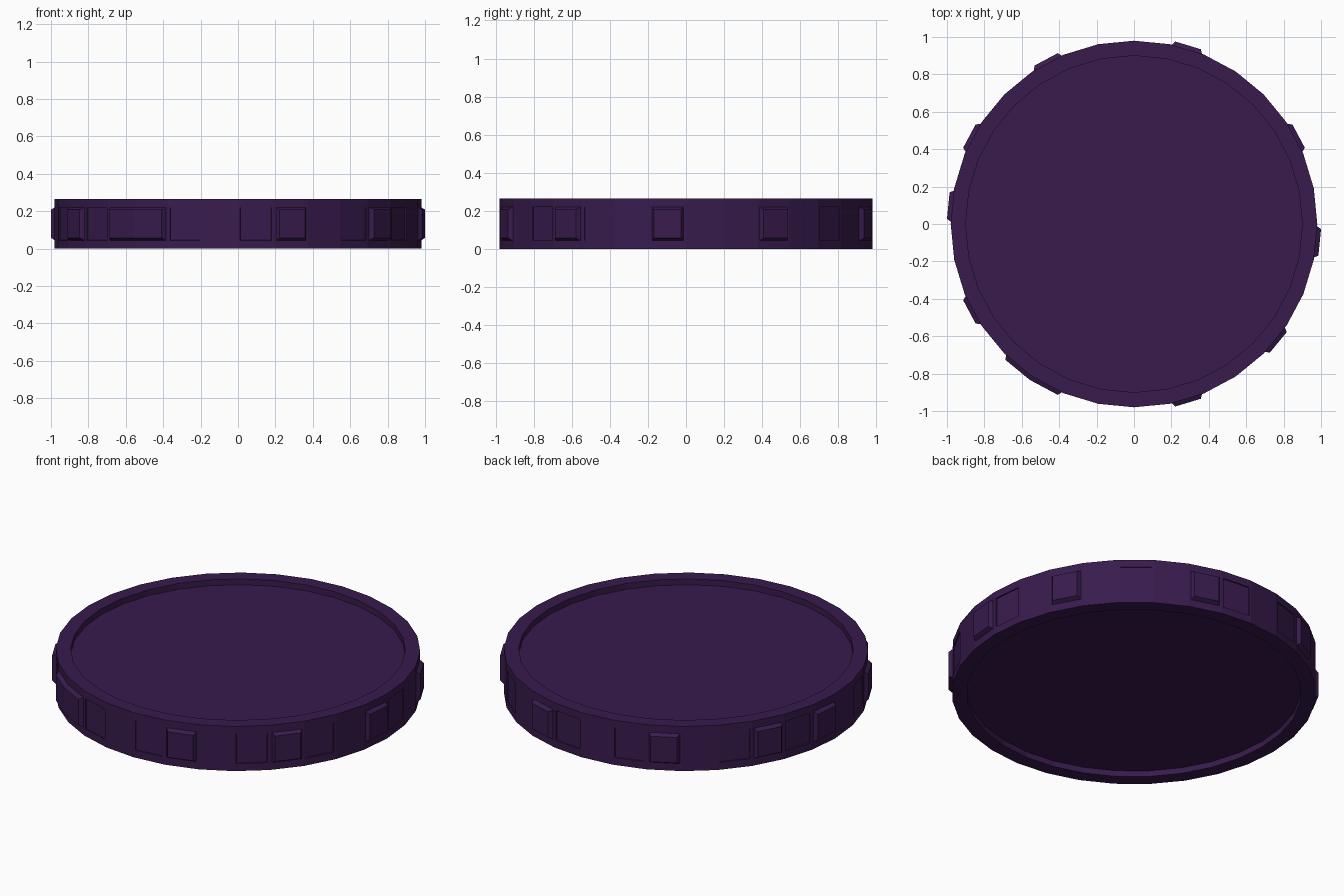
import bpy, bmesh
from math import cos, sin, tau

if "Cube" in bpy.data.objects:
    bpy.data.objects.remove(bpy.data.objects["Cube"])

SIDES, R, R_IN, H, DEPTH = 32, 0.98, 0.90, 0.265, 0.035
RAISED = [[2], [6], [10], [13], [15], [18], [20, 21], [25], [28], [31]]
SUNKEN = [[0], [4], [7], [9], [12], [14], [17], [19], [22], [24], [27], [29]]

bm = bmesh.new()

# Body: revolved profile from the recessed underside to the recessed top
profile = [(R_IN, DEPTH), (R_IN, 0), (R, 0), (R, 0.032), (R, 0.233),
           (R, H), (R_IN, H), (R_IN, H - DEPTH)]
rings = [[bm.verts.new((r * cos(tau * i / SIDES), r * sin(tau * i / SIDES), z))
          for i in range(SIDES)] for r, z in profile]
wall = []
for k, (a, b) in enumerate(zip(rings, rings[1:])):
    for i in range(SIDES):
        j = (i + 1) % SIDES
        f = bm.faces.new((a[i], a[j], b[j], b[i]))
        if k == 3:
            wall.append(f)
bm.faces.new(list(reversed(rings[0])))
bm.faces.new(rings[-1])
bm.normal_update()


# Rim panels: inset each group, then push it in or pull it out
def panel(group, taper, depth):
    faces = [wall[i] for i in group]
    bmesh.ops.inset_region(bm, faces=faces, thickness=0.012, use_even_offset=True)
    bmesh.ops.inset_region(bm, faces=faces, thickness=taper, depth=depth,
                           use_even_offset=True)
    bm.normal_update()


for g in RAISED:
    panel(g, 0.013, 0.0225)
for g in SUNKEN:
    panel(g, 0.001, -0.006)

mesh = bpy.data.meshes.new("disc")
bm.to_mesh(mesh)
bm.free()
disc = bpy.data.objects.new("notched_disc", mesh)
bpy.context.collection.objects.link(disc)

mat = bpy.data.materials.new("dark_purple")
mat.diffuse_color = (0.04, 0.011, 0.075, 1)
mat.use_nodes = True
mat.node_tree.nodes["Principled BSDF"].inputs["Base Color"].default_value = mat.diffuse_color
mesh.materials.append(mat)
